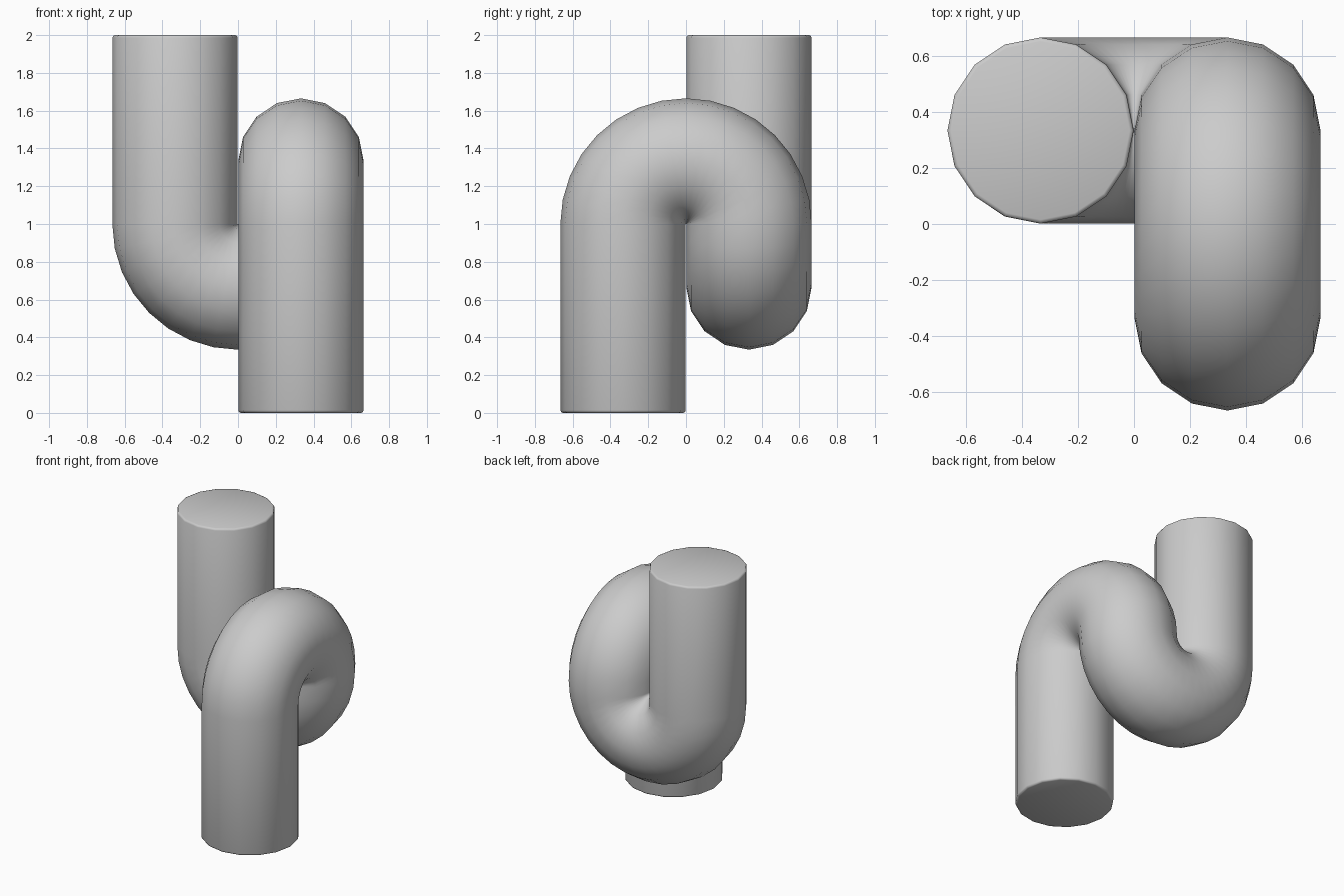
import bpy, bmesh
from math import pi
from mathutils import Matrix, Vector

if "Cube" in bpy.data.objects:
    bpy.data.objects.remove(bpy.data.objects["Cube"])

C = 1 / 3        # bend radius and centre offset
R = 0.332        # tube radius
SIDES, STEPS = 16, 16

bm = bmesh.new()


def edges_of(geom):
    return [g for g in geom if isinstance(g, bmesh.types.BMEdge)]


def straight(edges, dz):
    geom = bmesh.ops.extrude_edge_only(bm, edges=edges)["geom"]
    verts = [g for g in geom if isinstance(g, bmesh.types.BMVert)]
    bmesh.ops.translate(bm, verts=verts, vec=(0, 0, dz))
    return edges_of(geom)


def half_turn(edges, centre, axis):
    out = bmesh.ops.spin(bm, geom=edges, cent=Vector(centre), axis=Vector(axis),
                         angle=pi, steps=STEPS, use_duplicate=False)
    return edges_of(out["geom_last"])


# lower leg, arch over, trough under, upper leg
bmesh.ops.create_circle(bm, segments=SIDES, radius=R,
                        matrix=Matrix.Translation((C, -C, 0)))
start = bm.edges[:]
ring = straight(start, 1)
ring = half_turn(ring, (C, 0, 1), (-1, 0, 0))
ring = half_turn(ring, (0, C, 1), (0, 1, 0))
ring = straight(ring, 1)

# end caps with softly rounded rims
rims = [e for e in bm.edges if e.is_boundary]
bmesh.ops.holes_fill(bm, edges=rims, sides=0)
bmesh.ops.recalc_face_normals(bm, faces=bm.faces[:])
bmesh.ops.bevel(bm, geom=rims, offset=0.014, segments=2, profile=0.5,
                affect='EDGES')
for f in bm.faces:
    f.smooth = True

mesh = bpy.data.meshes.new("bent_tube")
bm.to_mesh(mesh)
bm.free()
tube = bpy.data.objects.new("bent_tube", mesh)
bpy.context.collection.objects.link(tube)
